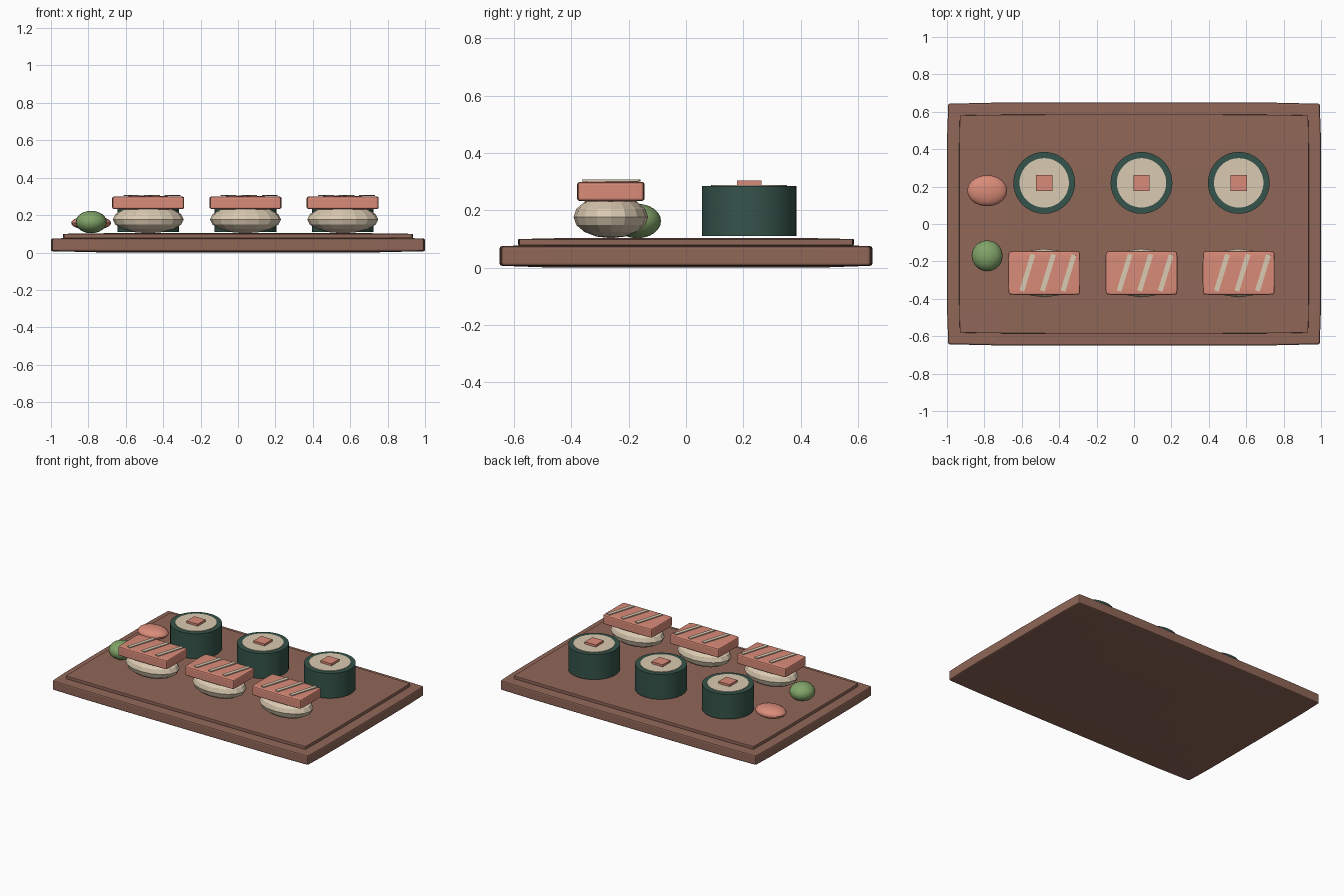
import bpy, bmesh, math
from mathutils import Matrix

cube = bpy.data.objects.get("Cube")
if cube:
    bpy.data.objects.remove(cube, do_unlink=True)


def material(name, rgb):
    m = bpy.data.materials.new(name)
    m.use_nodes = True
    m.diffuse_color = (*rgb, 1)
    bsdf = next(n for n in m.node_tree.nodes if n.type == 'BSDF_PRINCIPLED')
    bsdf.inputs["Base Color"].default_value = (*rgb, 1)
    return m


WOOD = material("brown wood", (0.28, 0.135, 0.098))
RICE = material("cream rice", (0.70, 0.59, 0.44))
FISH = material("salmon pink", (0.70, 0.26, 0.19))
WEED = material("dark green seaweed", (0.036, 0.088, 0.070))
PASTE = material("green paste", (0.22, 0.37, 0.14))


def finish(name, bm, mat, loc, bevel=0.0):
    me = bpy.data.meshes.new(name)
    bm.to_mesh(me)
    bm.free()
    me.materials.append(mat)
    ob = bpy.data.objects.new(name, me)
    ob.location = loc
    bpy.context.collection.objects.link(ob)
    if bevel:
        mod = ob.modifiers.new("Bevel", 'BEVEL')
        mod.width = bevel
        mod.segments = 2
        mod.limit_method = 'ANGLE'
    return ob


def box(name, size, loc, mat, bevel=0.0, bulge=0.0, turn=0.0):
    """Box centred on loc; bulge pulls the face borders in by that distance."""
    bm = bmesh.new()
    bmesh.ops.create_cube(bm, size=2)
    if bulge:
        bmesh.ops.subdivide_edges(bm, edges=bm.edges[:], cuts=7, use_grid_fill=True)
    for v in bm.verts:
        u = v.co.copy()
        for i in range(3):
            edge = max(abs(u[j]) for j in range(2) if j != i)
            v.co[i] = u[i] * (size[i] / 2 - bulge * edge ** 6)
    bmesh.ops.rotate(bm, verts=bm.verts, matrix=Matrix.Rotation(turn, 3, 'Z'))
    return finish(name, bm, mat, loc, bevel)


def ellipsoid(name, radii, loc, mat, segments, rings):
    bm = bmesh.new()
    bmesh.ops.create_uvsphere(bm, u_segments=segments, v_segments=rings, radius=1)
    bmesh.ops.scale(bm, vec=radii, verts=bm.verts)
    return finish(name, bm, mat, loc)


def cylinder(name, radius, z0, z1, x, y, mat):
    bm = bmesh.new()
    bmesh.ops.create_cone(bm, cap_ends=True, segments=48,
                          radius1=radius, radius2=radius, depth=z1 - z0)
    return finish(name, bm, mat, (x, y, (z0 + z1) / 2))


# Serving board with a raised inner panel
box("board", (2.0, 1.3, 0.082), (0, 0, 0.041), WOOD, 0.010, 0.007)
box("board_panel", (1.87, 1.17, 0.030), (0, 0, 0.089), WOOD, 0.003, 0.004)

for n, x in enumerate((-0.48, 0.04, 0.56), 1):
    # Rolls along the back
    cylinder(f"roll_wrap_{n}", 0.165, 0.110, 0.285, x, 0.22, WEED)
    cylinder(f"roll_rice_{n}", 0.132, 0.270, 0.289, x, 0.22, RICE)
    box(f"roll_filling_{n}", (0.086, 0.086, 0.03), (x, 0.22, 0.289), FISH)

    # Rice pads topped with fish along the front
    ellipsoid(f"rice_pad_{n}", (0.19, 0.13, 0.074), (x, -0.262, 0.177), RICE, 16, 8)
    box(f"fish_slice_{n}", (0.385, 0.236, 0.070), (x, -0.262, 0.266), FISH, 0.012, 0.003)
    for k in range(3):
        box(f"fish_stripe_{n}_{k + 1}", (0.026, 0.205, 0.006),
            (x - 0.09 + 0.11 * k, -0.26, 0.304), RICE, turn=math.radians(-17))

# Condiments on the right-hand end
ellipsoid("green_paste_ball", (0.083, 0.083, 0.060), (-0.785, -0.17, 0.163), PASTE, 20, 12)
ellipsoid("pickled_slice", (0.107, 0.083, 0.038), (-0.785, 0.178, 0.158), FISH, 20, 12)

# Smooth the round condiments and roll sides, keeping sharp rims
bpy.ops.object.select_all(action='DESELECT')
for ob in bpy.context.scene.objects:
    if ob.name.startswith(("roll_wrap", "roll_rice", "green", "pickled")):
        ob.select_set(True)
        bpy.context.view_layer.objects.active = ob
bpy.ops.object.shade_smooth_by_angle(angle=math.radians(35))
